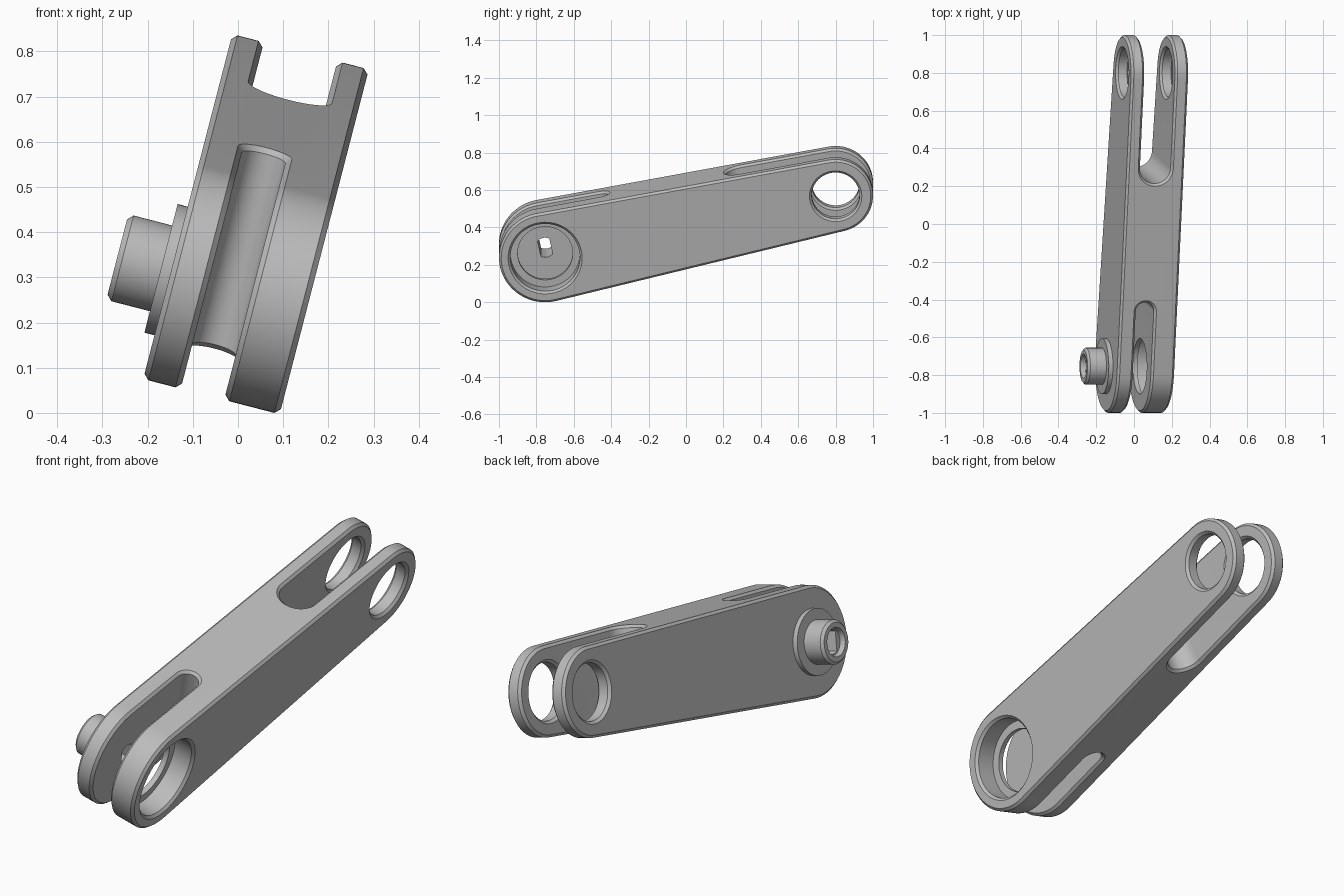
import bpy, bmesh
from math import sin, cos, acos, pi, radians
from mathutils import Matrix

if "Cube" in bpy.data.objects:
    bpy.data.objects.remove(bpy.data.objects["Cube"], do_unlink=True)

# Link dimensions: x is thickness, y runs from the big eye to the small eye
BIG_R, SMALL_R, LENGTH = 0.247, 0.2, 1.59
RIGHT, LEFT, CHAMFER = 0.09, -0.222, 0.012
POSE = (Matrix.Rotation(radians(14.5), 4, 'Y')
        @ Matrix.Translation((0, -0.753, 0.267))
        @ Matrix.Rotation(radians(12.4), 4, 'X'))

steel = bpy.data.materials.new("grey_steel")
steel.use_nodes = True
steel.diffuse_color = (0.5, 0.5, 0.5, 1)
steel.node_tree.nodes["Principled BSDF"].inputs["Base Color"].default_value = (0.5, 0.5, 0.5, 1)


def arc(radius, start, end, steps, cx=0, cy=0):
    angles = [start + (end - start) * i / steps for i in range(steps + 1)]
    return [(cx + radius * cos(a), cy + radius * sin(a)) for a in angles]


def make_object(name, bm):
    bmesh.ops.recalc_face_normals(bm, faces=bm.faces)
    mesh = bpy.data.meshes.new(name)
    bm.to_mesh(mesh)
    bm.free()
    mesh.materials.append(steel)
    obj = bpy.data.objects.new(name, mesh)
    bpy.context.collection.objects.link(obj)
    return obj


def skin(name, rings):
    """Closed solid through a row of matching rings."""
    bm = bmesh.new()
    loops = [[bm.verts.new(p) for p in ring] for ring in rings]
    n = len(loops[0])
    for a, b in zip(loops, loops[1:]):
        for i in range(n):
            j = (i + 1) % n
            bm.faces.new((a[i], a[j], b[j], b[i]))
    bm.faces.new(loops[0][::-1])
    bm.faces.new(loops[-1])
    return make_object(name, bm)


def prism_x(name, outline, x0, x1):
    return skin(name, [[(x, y, z) for y, z in outline] for x in (x0, x1)])


def lathe_x(name, profile, y=0, steps=64):
    rings = []
    for x, r in profile:
        rings.append([(x, a, b) for a, b in arc(r, 0, 2 * pi, steps, y)[:-1]])
    return skin(name, rings)


def slot(name, x0, x1, end, opening):
    """Round-ended slot cutter running off the end of the link."""
    r, mid = (x1 - x0) / 2, (x0 + x1) / 2
    side = 1 if opening > end else -1
    outline = arc(r, 0, -side * pi, 20, mid, end + side * r)
    outline += [(x0, opening), (x1, opening)]
    return skin(name, [[(x, y, z) for x, y in outline] for z in (-0.6, 0.6)])


def cut(obj, cutter):
    cutter.hide_render = True
    mod = obj.modifiers.new(cutter.name, 'BOOLEAN')
    mod.operation, mod.solver, mod.object = 'DIFFERENCE', 'EXACT', cutter


def finish(obj):
    """Apply the modifiers, pose the part and smooth its round faces."""
    graph = bpy.context.evaluated_depsgraph_get()
    mesh = bpy.data.meshes.new_from_object(obj.evaluated_get(graph))
    obj.modifiers.clear()
    obj.data = mesh
    mesh.transform(POSE)
    bpy.ops.object.select_all(action='DESELECT')
    obj.select_set(True)
    bpy.context.view_layer.objects.active = obj
    bpy.ops.object.shade_smooth_by_angle(angle=radians(25))


# Tapered link body
tangent = acos((BIG_R - SMALL_R) / LENGTH)
outline = arc(SMALL_R, -tangent, tangent, 32, LENGTH)
outline += arc(BIG_R, tangent, 2 * pi - tangent, 36)
body = prism_x("link_body", outline, LEFT, RIGHT)

# Fork slots, then chamfered edges
fork_slot = slot("fork_slot", -0.15, 0.018, 1.035, 2.2)
pulley_slot = slot("big_end_slot", -0.136, -0.037, 0.395, -0.6)
cut(body, fork_slot)
cut(body, pulley_slot)
bevel = body.modifiers.new("chamfer", 'BEVEL')
bevel.width, bevel.segments = CHAMFER, 1
bevel.limit_method, bevel.angle_limit = 'ANGLE', radians(40)
bevel.use_clamp_overlap = False

# Pin hole through both fork arms, with countersunk rims
pin_hole = lathe_x("fork_pin_hole", [
    (0.1, 0.15), (0.078, 0.128), (0.03, 0.128), (0.014, 0.144),
    (-0.146, 0.144), (-0.162, 0.128), (-0.21, 0.128), (-0.232, 0.15)], LENGTH)

# Stepped bearing seat in the big end
bearing_seat = lathe_x("bearing_seat", [
    (0.1, 0.208), (0.078, 0.186), (-0.012, 0.186), (-0.012, 0.147), (-0.08, 0.147)])

# Keyed shaft hole with two flats
flat = acos(0.032 / 0.054)
key = arc(0.054, flat, pi - flat, 10) + arc(0.054, pi + flat, 2 * pi - flat, 10)
key_hole = prism_x("keyed_hole", key, -0.4, -0.1)
boss_bore = lathe_x("boss_bore", [(-0.36, 0.068), (-0.325, 0.06), (-0.32, 0.06)])

# Flanged boss on the outer face
boss = lathe_x("flanged_boss", [
    (-0.21, 0.147), (-0.245, 0.147), (-0.245, 0.098), (-0.333, 0.098), (-0.345, 0.086)])

for cutter in (pin_hole, bearing_seat, key_hole):
    cut(body, cutter)
for cutter in (key_hole, boss_bore):
    cut(boss, cutter)
finish(body)
finish(boss)

for cutter in (fork_slot, pulley_slot, pin_hole, bearing_seat, key_hole, boss_bore):
    bpy.data.objects.remove(cutter, do_unlink=True)
